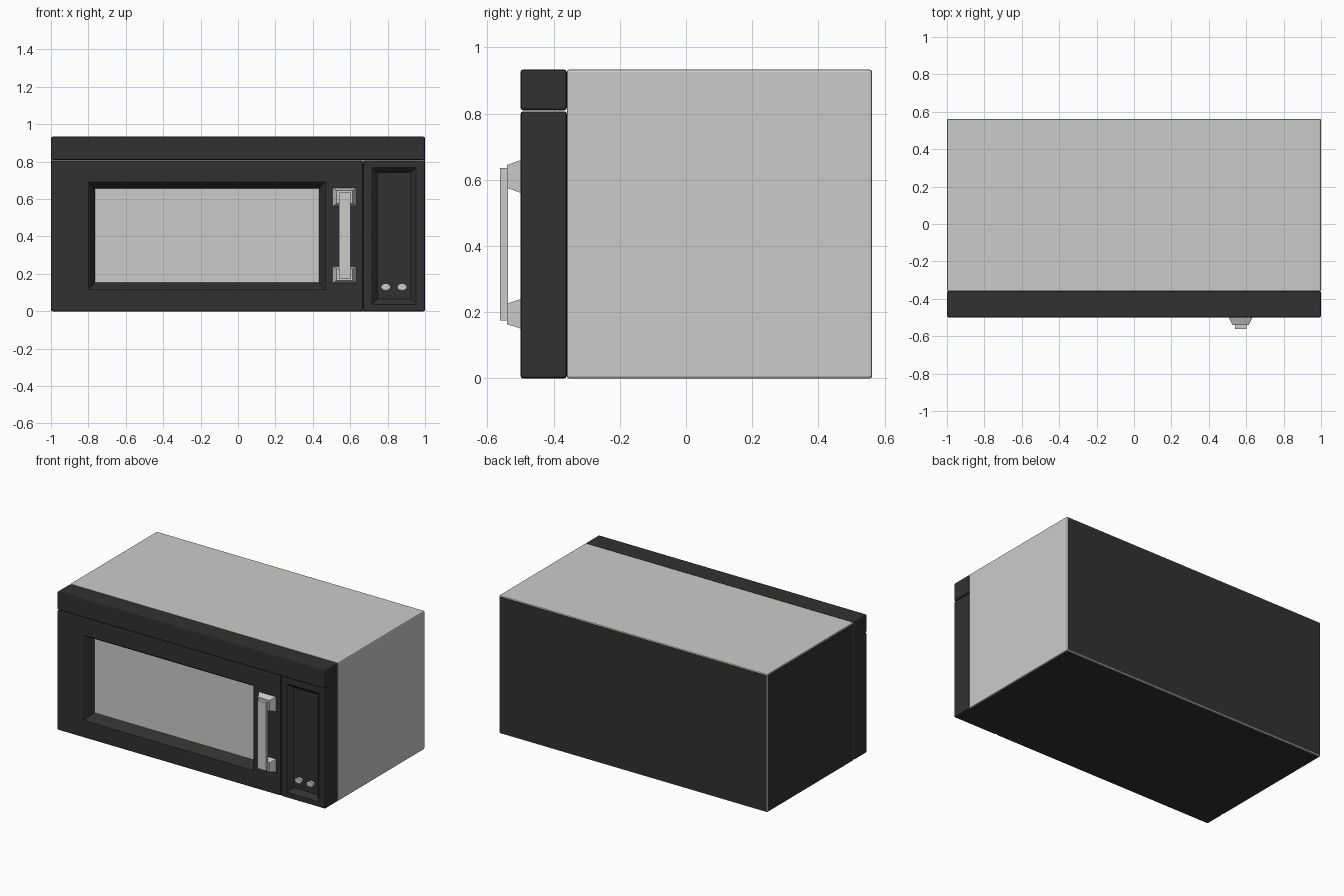
import bpy, bmesh, math
from mathutils import Vector

if "Cube" in bpy.data.objects:
    bpy.data.objects.remove(bpy.data.objects["Cube"])


def material(name, rgb):
    m = bpy.data.materials.new(name)
    m.diffuse_color = (*rgb, 1.0)
    m.use_nodes = True
    m.node_tree.nodes["Principled BSDF"].inputs["Base Color"].default_value = m.diffuse_color
    return m


GREY = material("light grey metal", (0.60, 0.60, 0.585))
DARK = material("charcoal plastic", (0.031, 0.031, 0.031))


def finish(bm, name, mats):
    bmesh.ops.recalc_face_normals(bm, faces=bm.faces)
    me = bpy.data.meshes.new(name)
    bm.to_mesh(me)
    bm.free()
    for m in mats:
        me.materials.append(m)
    ob = bpy.data.objects.new(name, me)
    bpy.context.collection.objects.link(ob)
    return ob


def box(lo, hi, bevel=0.0, segments=2):
    """Bevelled box between two corners, as a bmesh."""
    bm = bmesh.new()
    bmesh.ops.create_cube(bm, size=1.0)
    for v in bm.verts:
        v.co = Vector([(a + b) / 2 + c * (b - a) for a, b, c in zip(lo, hi, v.co)])
    if bevel:
        bmesh.ops.bevel(bm, geom=bm.edges[:], offset=bevel, segments=segments,
                        profile=0.5, affect='EDGES')
    bm.normal_update()
    return bm


def recess_front(bm, steps, floor_mat=0):
    """Replace the big front face with stepped rectangles (x0, x1, z0, z1, y)."""
    front = max((f for f in bm.faces if f.normal.y < -0.99), key=lambda f: f.calc_area())
    c = front.calc_center_median()
    loop = sorted(front.verts, key=lambda v: math.atan2(v.co.z - c.z, v.co.x - c.x))
    bmesh.ops.delete(bm, geom=[front], context='FACES_ONLY')
    for x0, x1, z0, z1, y in steps:
        new = [bm.verts.new((x, y, z)) for x, z in ((x0, z0), (x1, z0), (x1, z1), (x0, z1))]
        for i in range(4):
            j = (i + 1) % 4
            bm.faces.new((loop[i], loop[j], new[j], new[i]))
        loop = new
    bm.faces.new(loop).material_index = floor_mat


FRONT, SEAM, BACK = -0.50, -0.36, 0.562

# Cabinet: grey shell, with dark back, underside and left side
bm = box((-1, SEAM, 0), (1, BACK, 0.933), 0.007)
for f in bm.faces:
    n = f.normal
    if n.y > 0.99 or n.x < -0.99 or n.z < -0.99:
        f.material_index = 1
finish(bm, "cabinet", [GREY, DARK])

# Top vent strip
finish(box((-1, FRONT, 0.81), (1, SEAM, 0.933), 0.008), "top_strip", [DARK])

# Door with sunken window
bm = box((-1, FRONT, 0), (0.667, SEAM, 0.807), 0.008)
recess_front(bm, [(-0.80, 0.468, 0.117, 0.692, FRONT),
                  (-0.792, 0.460, 0.125, 0.684, FRONT + 0.008),
                  (-0.765, 0.433, 0.153, 0.656, FRONT + 0.065)], 1)
finish(bm, "door", [DARK, GREY])

# Control panel with shallow recess
bm = box((0.669, FRONT, 0), (1, SEAM, 0.807), 0.008)
recess_front(bm, [(0.717, 0.953, 0.037, 0.769, FRONT),
                  (0.724, 0.946, 0.044, 0.762, FRONT + 0.006),
                  (0.745, 0.925, 0.065, 0.743, FRONT + 0.03)])
finish(bm, "control_panel", [DARK])

# Oval buttons
for i, x in enumerate((0.79, 0.877)):
    bm = bmesh.new()
    bmesh.ops.create_cone(bm, cap_ends=True, segments=12, radius1=1, radius2=1, depth=1)
    for v in bm.verts:
        a, b, d = v.co
        v.co = (x + a * 0.026, FRONT + 0.022 + d * 0.02, 0.13 + b * 0.019)
    finish(bm, f"button_{i + 1}", [GREY])

# Handle: two tapered mounts and a bar
for name, z0, z1 in (("handle_mount_lower", 0.15, 0.24), ("handle_mount_upper", 0.56, 0.66)):
    bm = box((0.505, -0.54, z0), (0.635, FRONT + 0.002, z1))
    mid = (z0 + z1) / 2
    for v in bm.verts:
        if v.co.y < -0.52:
            v.co.x = 0.57 + (v.co.x - 0.57) * 0.66
            v.co.z = mid + (v.co.z - mid) * 0.70
    finish(bm, name, [GREY])
finish(box((0.539, -0.562, 0.175), (0.601, -0.538, 0.635)), "handle_bar", [GREY])
